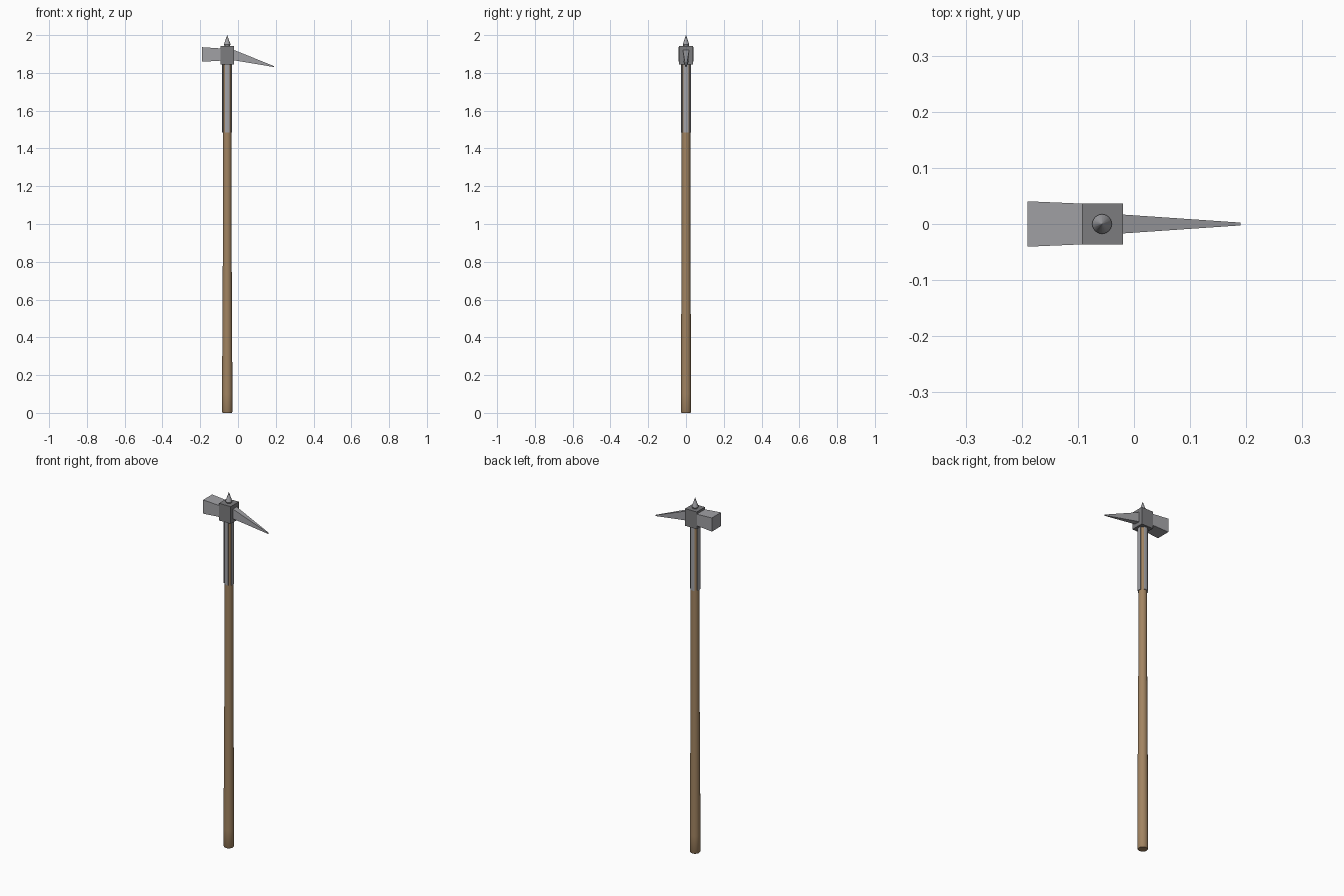
import bpy, bmesh, math
from mathutils import Vector

if "Cube" in bpy.data.objects:
    bpy.data.objects.remove(bpy.data.objects["Cube"])

CX = -0.057  # shaft axis

wood = bpy.data.materials.new("wood")
wood.diffuse_color = (0.36, 0.23, 0.12, 1)
wood.use_nodes = True
wood.node_tree.nodes["Principled BSDF"].inputs["Base Color"].default_value = wood.diffuse_color
steel = bpy.data.materials.new("steel")
steel.diffuse_color = (0.36, 0.36, 0.38, 1)
steel.use_nodes = True
steel.node_tree.nodes["Principled BSDF"].inputs["Base Color"].default_value = steel.diffuse_color
dark = bpy.data.materials.new("dark_steel")
dark.diffuse_color = (0.20, 0.20, 0.21, 1)
dark.use_nodes = True
dark.node_tree.nodes["Principled BSDF"].inputs["Base Color"].default_value = dark.diffuse_color


def finish(name, bm, mat, smooth=False, bevel=0):
    bmesh.ops.recalc_face_normals(bm, faces=bm.faces)
    me = bpy.data.meshes.new(name)
    bm.to_mesh(me)
    bm.free()
    me.materials.append(mat)
    ob = bpy.data.objects.new(name, me)
    bpy.context.collection.objects.link(ob)
    if bevel:
        m = ob.modifiers.new("bevel", 'BEVEL')
        m.width, m.segments = bevel, 1
    if smooth:
        bpy.ops.object.select_all(action='DESELECT')
        ob.select_set(True)
        bpy.context.view_layer.objects.active = ob
        bpy.ops.object.shade_smooth_by_angle(angle=math.radians(35))
    return ob


def loft(bm, rings):
    vs = [[bm.verts.new(p) for p in r] for r in rings]
    n = len(vs[0])
    for a, b in zip(vs, vs[1:]):
        for i in range(n):
            j = (i + 1) % n
            bm.faces.new((a[i], a[j], b[j], b[i]))
    bm.faces.new(vs[0][::-1])
    bm.faces.new(vs[-1])


def lathe(name, profile, mat, sides):
    bm = bmesh.new()
    loft(bm, [[(CX + r * math.cos(2 * math.pi * i / sides),
                r * math.sin(2 * math.pi * i / sides), z)
               for i in range(sides)] for r, z in profile])
    return finish(name, bm, mat, smooth=True)


def taper(name, sections, mat, bevel=0):
    """Box lofted along x through (x, half width, low z, high z) sections."""
    bm = bmesh.new()
    loft(bm, [[(x, -w, lo), (x, w, lo), (x, w, hi), (x, -w, hi)]
              for x, w, lo, hi in sections])
    return finish(name, bm, mat, bevel=bevel)


# Slightly tapered wooden shaft with a rounded butt
lathe("shaft", [(0.024, 0), (0.0275, 0.006), (0.0275, 0.10), (0.0225, 1.0),
                (0.0225, 1.86)], wood, 20)

# Four curved-in steel straps running down the shaft
for k in range(4):
    bm = bmesh.new()
    rings = []
    for z in (1.485, 1.86):
        ring = []
        for r, order in ((0.0265, (-1, 0, 1)), (0.0215, (1, 0, -1))):
            for s in order:
                a = k * math.pi / 2 + s * math.radians(27)
                ring.append((CX + r * math.cos(a), r * math.sin(a), z))
        rings.append(ring)
    loft(bm, rings)
    finish(f"strap_{k + 1}", bm, steel, smooth=True)

# Square socket at the centre of the head
taper("head_socket", [(-0.093, 0.0365, 1.845, 1.942),
                      (-0.020, 0.0365, 1.845, 1.942)], dark)

# Flared hammer and drooping beak
taper("hammer", [(-0.19, 0.0405, 1.859, 1.936),
                 (-0.085, 0.0360, 1.865, 1.929)], steel)
taper("beak", [(-0.03, 0.0175, 1.868, 1.925),
               (0.19, 0.0025, 1.831, 1.836)], steel)

# Top spike
lathe("top_spike", [(0.011, 1.935), (0.0175, 1.950), (0.0005, 2.0)], steel, 16)
